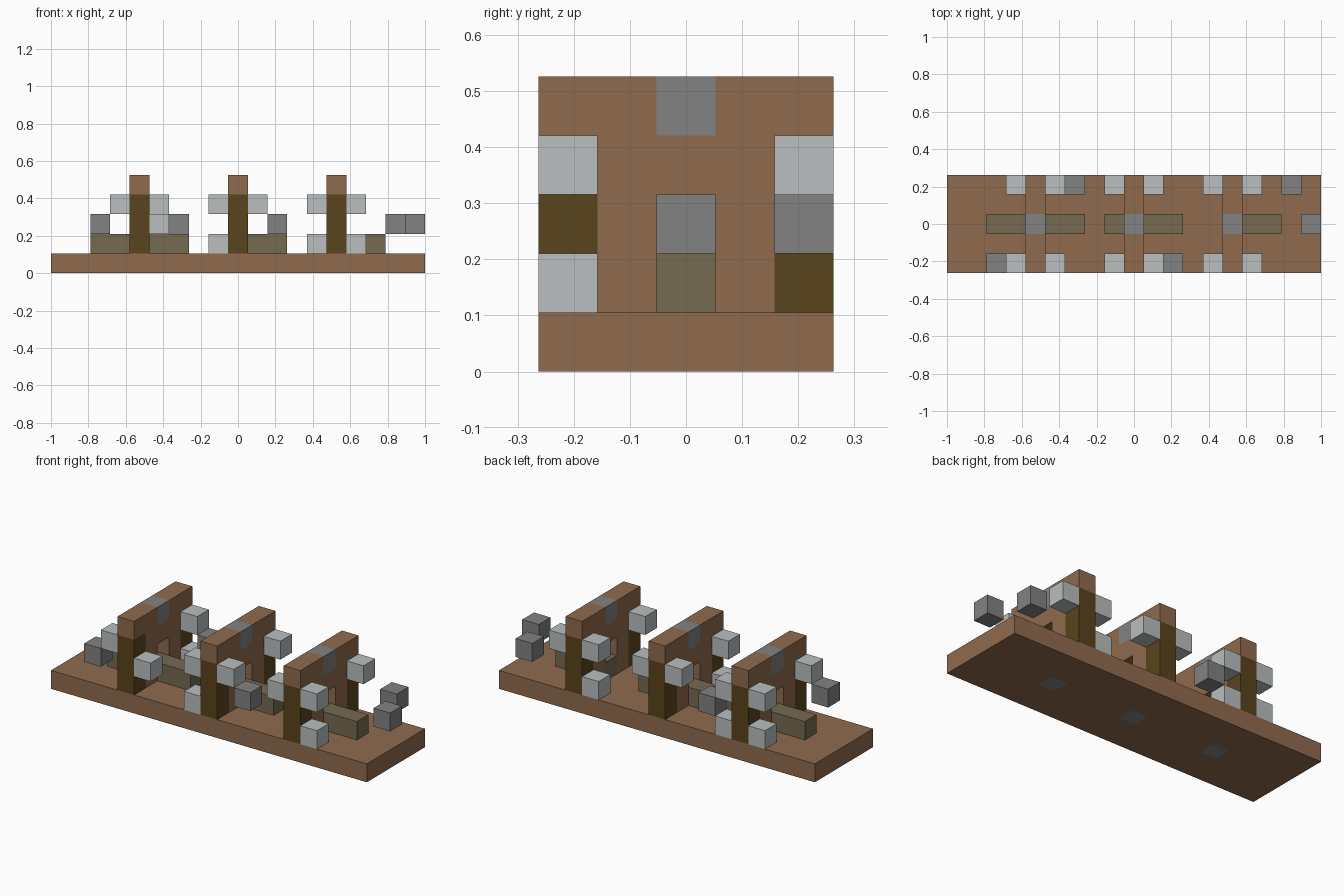
import bpy
import bmesh
from mathutils import Matrix, Vector

U = 2 / 19  # side of one block

cube = bpy.data.objects.get("Cube")
if cube:
    bpy.data.objects.remove(cube, do_unlink=True)


def make_material(name, srgb):
    mat = bpy.data.materials.new(name)
    mat.use_nodes = True
    color = [(c / 255) ** 2.2 for c in srgb] + [1]
    mat.diffuse_color = color
    bsdf = mat.node_tree.nodes["Principled BSDF"]
    bsdf.inputs["Base Color"].default_value = color
    bsdf.inputs["Roughness"].default_value = 0.9
    return mat


brown = make_material("brown wood", (143, 106, 79))
grey = make_material("dark stone", (129, 129, 129))
pale = make_material("pale stone", (184, 189, 190))
olive = make_material("dark olive", (90, 70, 34))
drab = make_material("drab olive", (117, 106, 82))


def add_object(name, bm, materials):
    mesh = bpy.data.meshes.new(name)
    bm.to_mesh(mesh)
    bm.free()
    for mat in materials:
        mesh.materials.append(mat)
    obj = bpy.data.objects.new(name, mesh)
    bpy.context.collection.objects.link(obj)
    return obj


def block(name, mat, x, y, z, length=1):
    """Box starting at block x and running along +x; z counts layers."""
    bm = bmesh.new()
    center = Vector((x + (length - 1) / 2, y, z + 0.5)) * U
    size = Matrix.Diagonal((length * U, U, U, 1))
    bmesh.ops.create_cube(bm, size=1, matrix=Matrix.Translation(center) @ size)
    return add_object(name, bm, [mat])


def slab(name, columns, rows, materials, rule):
    """One-block-thick panel of square cells; rule gives a material or None."""
    bm = bmesh.new()
    bmesh.ops.create_grid(bm, x_segments=columns, y_segments=rows, size=0.5,
                          matrix=Matrix.Diagonal((columns * U, rows * U, 1, 1)))
    holes = []
    for face in bm.faces:
        c = face.calc_center_median() / U
        index = rule(round(c.x), c.y)
        if index is None:
            holes.append(face)
        else:
            face.material_index = index
    bmesh.ops.delete(bm, geom=holes, context="FACES")
    obj = add_object(name, bm, materials)
    solid = obj.modifiers.new("Thickness", "SOLIDIFY")
    solid.thickness = U
    solid.offset = 0
    return obj


def base_rule(x, y):
    return 1 if x in ARCHES and abs(y) < 0.5 else 0


def arch_rule(x, y):
    layer = round(y + 2.5)
    if x == 0 and layer in (1, 2):
        return None  # passage through the wall
    if layer == 4:
        return 1 if x == 0 else 0
    return 2 if abs(x) == 2 else 0


ARCHES = (-5, 0, 5)

# Base board with stone plugs under each arch
base = slab("base", 19, 5, [brown, grey], base_rule)
base.location.z = U / 2

# Arched walls with olive posts and a stone keystone, standing across the base
turn = Matrix(((0, 0, 1), (1, 0, 0), (0, 1, 0))).to_4x4()
for x in ARCHES:
    arch = slab("arch_wall", 5, 4, [brown, grey, olive], arch_rule)
    arch.matrix_world = Matrix.Translation((x * U, 0, 3 * U)) @ turn

# Low beams through the arches: start and length
for start, length in ((-7, 5), (-1, 4), (5, 3)):
    block("low_beam", drab, start, 0, 1, length)

# Pale blocks beside the posts
for x in (-6, -4, -1, 1, 4, 6):
    for y in (-2, 2):
        block("pale_block", pale, x, y, 2 if (x, y) == (-4, -2) else 3)
for x, y in ((-6, 2), (-4, 2), (-1, -2), (4, 2), (6, -2)):
    block("lower_pale_block", pale, x, y, 1)

# Dark blocks floating at mid height
for x, y in ((-7, -2), (-3, 2), (2, -2), (8, 2), (9, 0)):
    block("dark_block", grey, x, y, 2)
